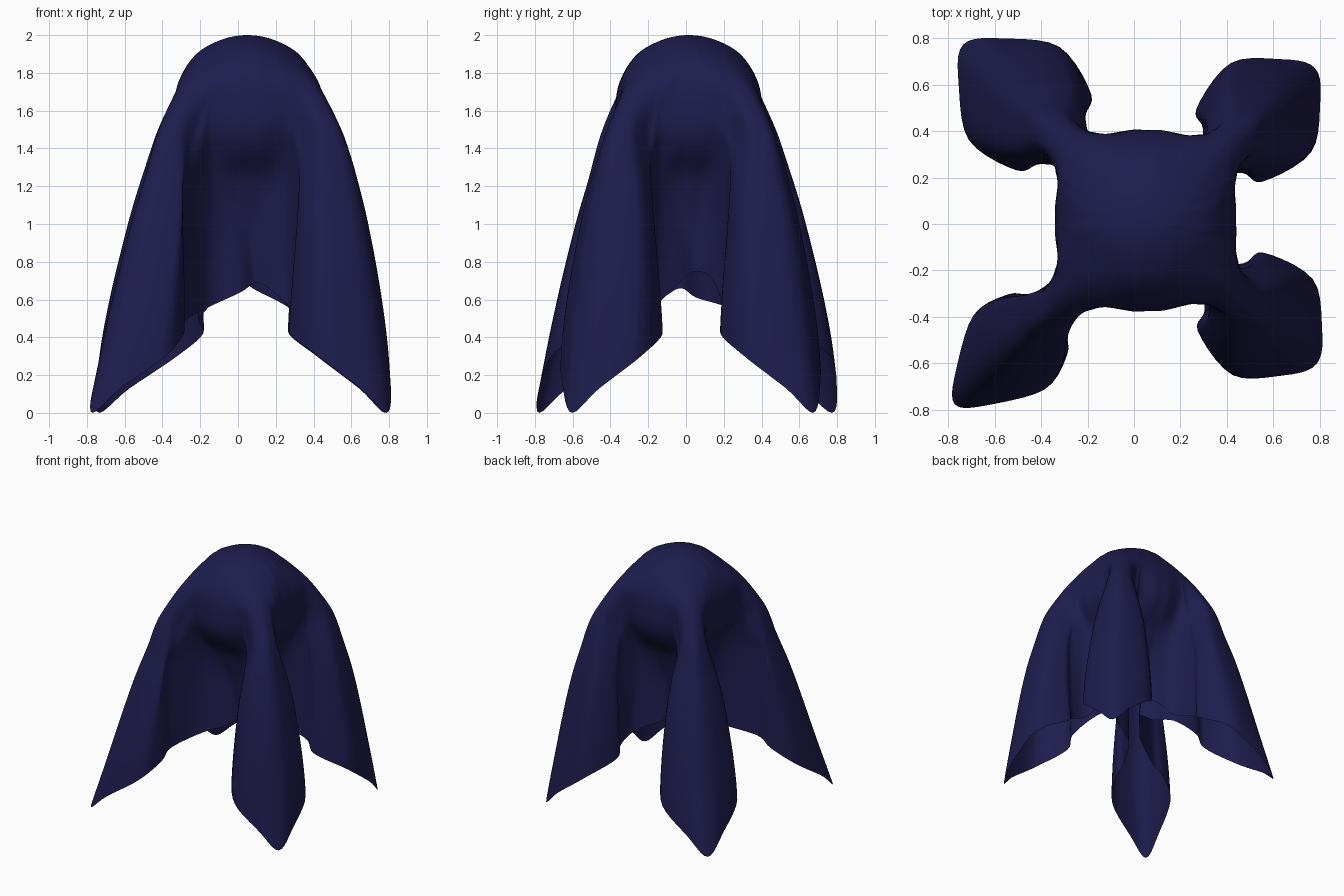
import bpy, bmesh, math
from mathutils import Vector

cube = bpy.data.objects.get("Cube")
if cube:
    bpy.data.objects.remove(cube)

CENTRE = Vector((0.05, 0.015))
TOP = 2.0
RINGS, STEPS = 56, 5

# The four hanging corners: direction, reach of the tip, width,
# start of the flare, hem height of the side that follows
CORNERS = [(-40, 0.96, 1.02, 1.0, .71), (42, 0.98, 0.98, 1.0, .66),
           (136, 1.09, 1.06, 1.05, .62), (224, 1.14, 0.84, 1.2, .65)]
BASE_REACH = 1.03


def dome(z, r):
    """Round section, in the same layout as the rows below."""
    return (z, r, r * .9, r * .44, r * .955, r * .3, r * .985, r * .17, r)


# Section by height: z, side radius, then (along, across) of
# neck, flare and shoulder, and the reach of the corner ridge
SECTIONS = [
    dome(2, 0), dome(1.97, .152), dome(1.9, .27),
    (1.75, .365, .35, .165, .395, .115, .43, .06, .45),
    (1.6, .388, .385, .145, .44, .105, .52, .075, .565),
    (1.48, .38, .375, .135, .455, .095, .57, .09, .64),
    (1.38, .335, .35, .1, .465, .105, .59, .115, .68),
    (1.25, .24, .325, .065, .48, .13, .61, .15, .72),
    (1, .19, .32, .045, .5, .17, .65, .2, .8),
    (.43, .2, .33, .045, .5, .215, .74, .26, .935),
    (0, .2, .33, .045, .51, .215, .78, .26, 1.03),
]
KEYS = [(math.sqrt(TOP - row[0]), row[1:]) for row in SECTIONS]

# Height of the hem at each control point around the sheet
RISE = [.56, .49, .42, .3, .13]
HEMS = []
for corner in CORNERS:
    edge = corner[-1]
    HEMS += RISE + [0] + RISE[::-1] + [edge - .01, edge + .04, edge]


def clamp(v):
    return max(0.0, min(1.0, v))


def mix(a, b, t):
    return a + (b - a) * t


def slope(i):
    """Tangent of every section value at key i."""
    a, b = KEYS[max(i - 1, 0)], KEYS[min(i + 1, len(KEYS) - 1)]
    return [(q - p) / (b[0] - a[0]) for p, q in zip(a[1], b[1])]


def section(s):
    """Smoothly interpolated section values at s, the root of the drop."""
    i = 0
    while i < len(KEYS) - 2 and s > KEYS[i + 1][0]:
        i += 1
    (s0, a), (s1, b) = KEYS[i], KEYS[i + 1]
    h = s1 - s0
    t = clamp((s - s0) / h)
    u = 1 - t
    return [p * u * u * (1 + 2 * t) + q * t * t * (1 + 2 * u)
            + h * t * u * (u * m - t * n)
            for p, q, m, n in zip(a, b, slope(i), slope(i + 1))]


def polar(angle, along, across):
    d = Vector((math.cos(angle), math.sin(angle)))
    return CENTRE + d * along + Vector((-d.y, d.x)) * across


def controls(s):
    """Closed loop of control points at one height."""
    z = TOP - s * s
    side, na, nw, fa, fw, sa, sw, ridge = section(s)
    low = clamp((1.3 - z) / 1.3)
    flare = clamp((1.6 - z) / .4)
    pleat = clamp((1.15 - z) / .45)
    gap = mix(side * .17, .08, flare)
    points = []
    for i, (deg, reach, width, start, edge) in enumerate(CORNERS):
        angle = math.radians(deg)
        stretch = mix(1, reach / BASE_REACH, low)
        broad = mix(1, width, flare)
        fx = fa * stretch * mix(1, start, flare)
        fy, sx, sy = fw * broad, sa * stretch, sw * broad
        # neck, curl, flare, shoulder and blunt end of half the corner
        half = [(na, nw),
                (mix(na, fx, .5 + .25 * flare), mix(nw, fy, .5)),
                (fx, fy), (sx, sy),
                (mix(sx, ridge * stretch, .75), sy * .47)]
        points += [polar(angle, a, -w) for a, w in half]
        points.append(polar(angle, ridge * stretch, 0))
        points += [polar(angle, a, w) for a, w in reversed(half)]
        # tucked side between this corner and the next, with one pleat
        nxt = CORNERS[(i + 1) % len(CORNERS)][0]
        if nxt < deg:
            nxt += 360
        middle = math.radians((deg + nxt) / 2)
        shift = .04 * pleat
        points += [polar(middle, side, shift - gap),
                   polar(middle, side * (1 - .3 * pleat), shift),
                   polar(middle, side, shift + gap)]
    return points


def spline(values, i, t):
    """Closed smooth curve through the values."""
    n = len(values)
    a, b, c, d = (values[(i + k) % n] for k in (-1, 0, 1, 2))
    return (b * 2 + (c - a) * t + (a * 2 - b * 5 + c * 4 - d) * t ** 2
            + (b * 3 - a - c * 3 + d) * t ** 3) * .5


# Draped sheet: columns fall from the crown to the wavy hem
bm = bmesh.new()
crown = bm.verts.new((CENTRE.x, CENTRE.y, TOP))
columns = []
for i in range(len(HEMS)):
    for k in range(STEPS):
        t = k / STEPS
        drop = math.sqrt(TOP - max(0.0, spline(HEMS, i, t)))
        column = []
        for r in range(1, RINGS + 1):
            s = drop * r / RINGS
            p = spline(controls(s), i, t)
            column.append(bm.verts.new((p.x, p.y, TOP - s * s)))
        columns.append(column)
for i, left in enumerate(columns):
    right = columns[(i + 1) % len(columns)]
    bm.faces.new((crown, left[0], right[0]))
    for r in range(RINGS - 1):
        bm.faces.new((left[r], left[r + 1], right[r + 1], right[r]))
for face in bm.faces:
    face.smooth = True

mesh = bpy.data.meshes.new("draped_sheet")
bm.to_mesh(mesh)
bm.free()
sheet = bpy.data.objects.new("draped_sheet", mesh)
bpy.context.collection.objects.link(sheet)

# Navy cloth
navy = bpy.data.materials.new("navy_cloth")
navy.use_nodes = True
colour = (.013, .012, .075, 1)
navy.diffuse_color = colour
shader = next(n for n in navy.node_tree.nodes if n.type == 'BSDF_PRINCIPLED')
shader.inputs["Base Color"].default_value = colour
mesh.materials.append(navy)
